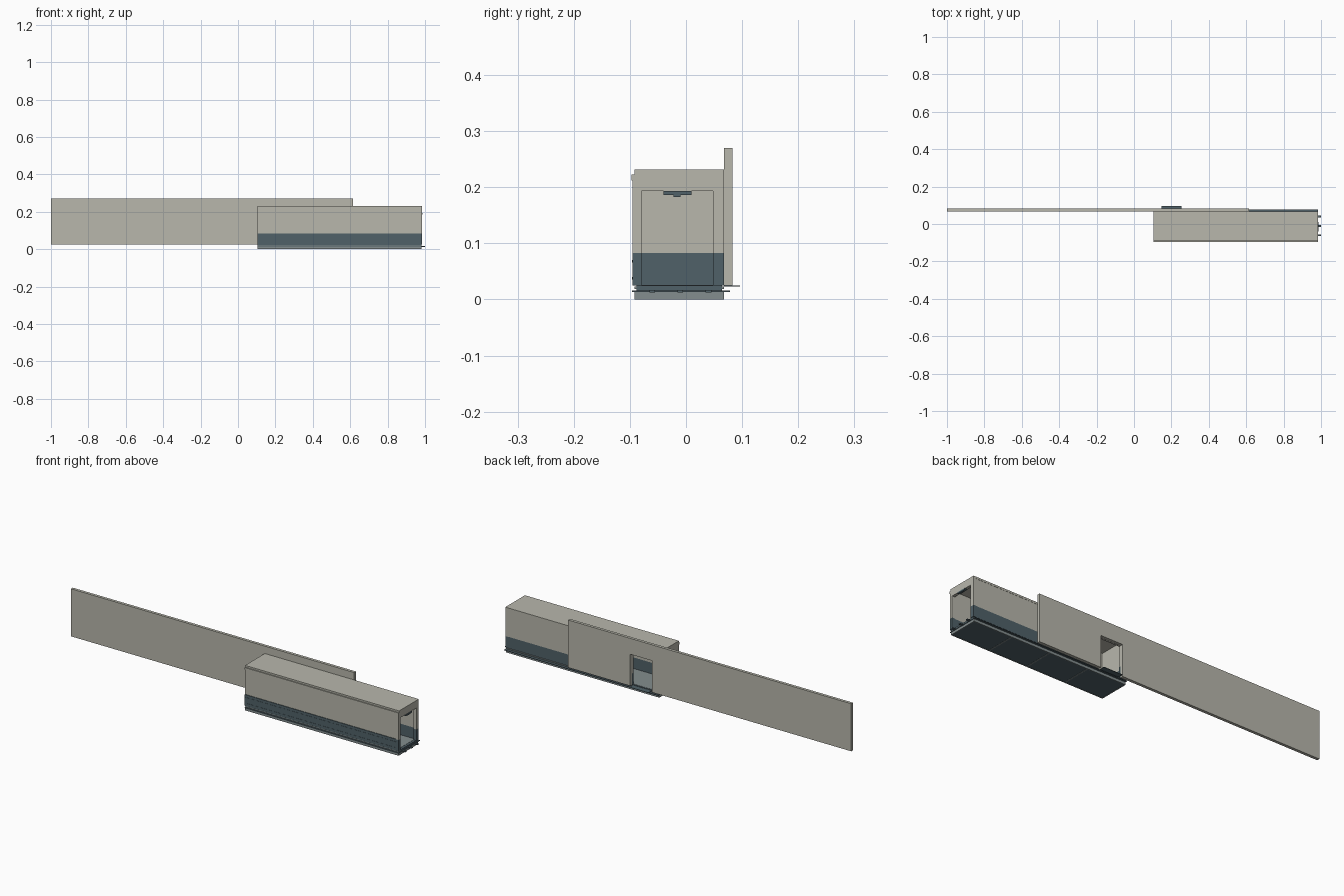
import bpy, bmesh

if "Cube" in bpy.data.objects:
    bpy.data.objects.remove(bpy.data.objects["Cube"])


def srgb(r, g, b):
    f = lambda c: c / 12.92 if c <= 0.04045 else ((c + 0.055) / 1.055) ** 2.4
    return (f(r / 255), f(g / 255), f(b / 255), 1)


def material(name, *rgb):
    m = bpy.data.materials.new(name)
    m.diffuse_color = srgb(*rgb)
    m.use_nodes = True
    m.node_tree.nodes["Principled BSDF"].inputs["Base Color"].default_value = m.diffuse_color
    return m


beige = material("warm grey", 184, 183, 172)
slate = material("slate blue", 80, 97, 104)
grey = material("pale steel", 131, 141, 142)


def boxes(name, mat, *extents):
    """One object made of boxes, each given as x0, x1, y0, y1, z0, z1."""
    bm = bmesh.new()
    for x0, x1, y0, y1, z0, z1 in extents:
        vs = bmesh.ops.create_cube(bm, size=1)["verts"]
        for v in vs:
            v.co.x = x1 if v.co.x > 0 else x0
            v.co.y = y1 if v.co.y > 0 else y0
            v.co.z = z1 if v.co.z > 0 else z0
    me = bpy.data.meshes.new(name)
    bm.to_mesh(me)
    bm.free()
    me.materials.append(mat)
    ob = bpy.data.objects.new(name, me)
    bpy.context.collection.objects.link(ob)
    return ob


X0, X1 = 0.105, 0.98          # hall ends
YF, YB = -0.092, 0.068        # hall front and back
FLOOR, BAND, EAVE, TOP = 0.025, 0.083, 0.222, 0.232
D0, D1, DOOR_TOP = 0.135, 0.26, 0.188   # doorway

# Long freestanding wall with a doorway cut through it
boxes("long_wall", beige,
      (-1.0, D0, YB, 0.083, FLOOR, 0.27),
      (D1, 0.615, YB, 0.083, FLOOR, 0.27),
      (D0, D1, YB, 0.083, DOOR_TOP, 0.27))
boxes("door_step", slate, (0.147, 0.254, YB, 0.096, 0.023, 0.025))

# Hall shell: slate skirting below, warm grey above
for name, mat, z0, z1 in (("lower", slate, FLOOR, BAND), ("upper", beige, BAND, EAVE)):
    boxes(name + "_front_wall", mat, (X0, X1, YF, -0.082, z0, z1))
    boxes(name + "_end_wall", mat, (X0, X0 + 0.01, -0.082, 0.058, z0, z1))
    back = [(X0, D0, 0.058, YB - 0.001, z0, z1), (D1, X1, 0.058, YB - 0.001, z0, z1)]
    if mat is beige:
        back.append((D0, D1, 0.058, YB - 0.001, DOOR_TOP, z1))
    boxes(name + "_back_wall", mat, *back)
    # Posts beside the open end
    boxes(name + "_end_posts", mat,
          (X1 - 0.012, X1 + 0.003, -0.095, -0.079, z0, z1),
          (X1 - 0.012, X1 + 0.003, 0.048, YB, z0, z1))

# Skirting boards standing slightly proud of the walls
boxes("front_skirting", slate,
      (X0, X1 - 0.012, -0.095, YF, FLOOR, BAND),
      (X0, X1 - 0.012, -0.096, -0.095, 0.066, 0.07),
      (X0, X1 - 0.012, -0.096, -0.095, 0.036, 0.04))

# Roof, eaves and header
boxes("roof", beige, (X0, X1, YF, YB, EAVE, TOP))
boxes("front_eave", beige, (X0, X1 + 0.003, -0.097, YF, 0.212, EAVE + 0.001))
boxes("end_header", beige, (X1 - 0.012, X1 + 0.003, -0.079, 0.048, 0.193, EAVE),
      (X1, X1 + 0.003, YF, YB, EAVE, TOP))

# Small lamp under the header
boxes("header_lamp", slate, (X1 - 0.005, X1 + 0.006, -0.04, 0.01, 0.186, 0.193),
      (X1 - 0.003, X1 + 0.004, -0.022, -0.01, 0.183, 0.186))

# Floor, ledge and base
boxes("floor", slate, (X0, X1, -0.088, 0.064, 0.016, FLOOR))
boxes("ledge", slate, (X0, X1 + 0.003, -0.096, 0.078, 0.013, 0.016))
boxes("sill", grey, (X0, X1, YF, YB, 0.019, 0.023))
boxes("floor_finish", grey, (X0 + 0.01, X1 - 0.012, -0.082, 0.058, FLOOR, 0.026))
boxes("base_rails", grey,
      (X0, X1, YF, YF + 0.004, 0, 0.013), (X0, X1, YB - 0.004, YB, 0, 0.013),
      (X0, X0 + 0.004, YF, YB, 0, 0.013), (X1 - 0.004, X1, YF, YB, 0, 0.013))
W = (X1 - X0) / 4
boxes("underside_panels", slate,
      *[(X0 + i * W + 0.003, X0 + (i + 1) * W - 0.003, YF + 0.004, YB - 0.004, 0.001, 0.012)
        for i in range(4)])
boxes("underside_ribs", grey,
      *[(X0 + i * W - 0.003, X0 + i * W + 0.003, YF + 0.004, YB - 0.004, 0, 0.012)
        for i in (1, 2, 3)])

# Couplers on the open end
boxes("end_couplers", slate,
      *[(X1, 1.0, y - 0.005, y + 0.005, 0.0125, 0.0165) for y in (-0.06, -0.01, 0.04)])
